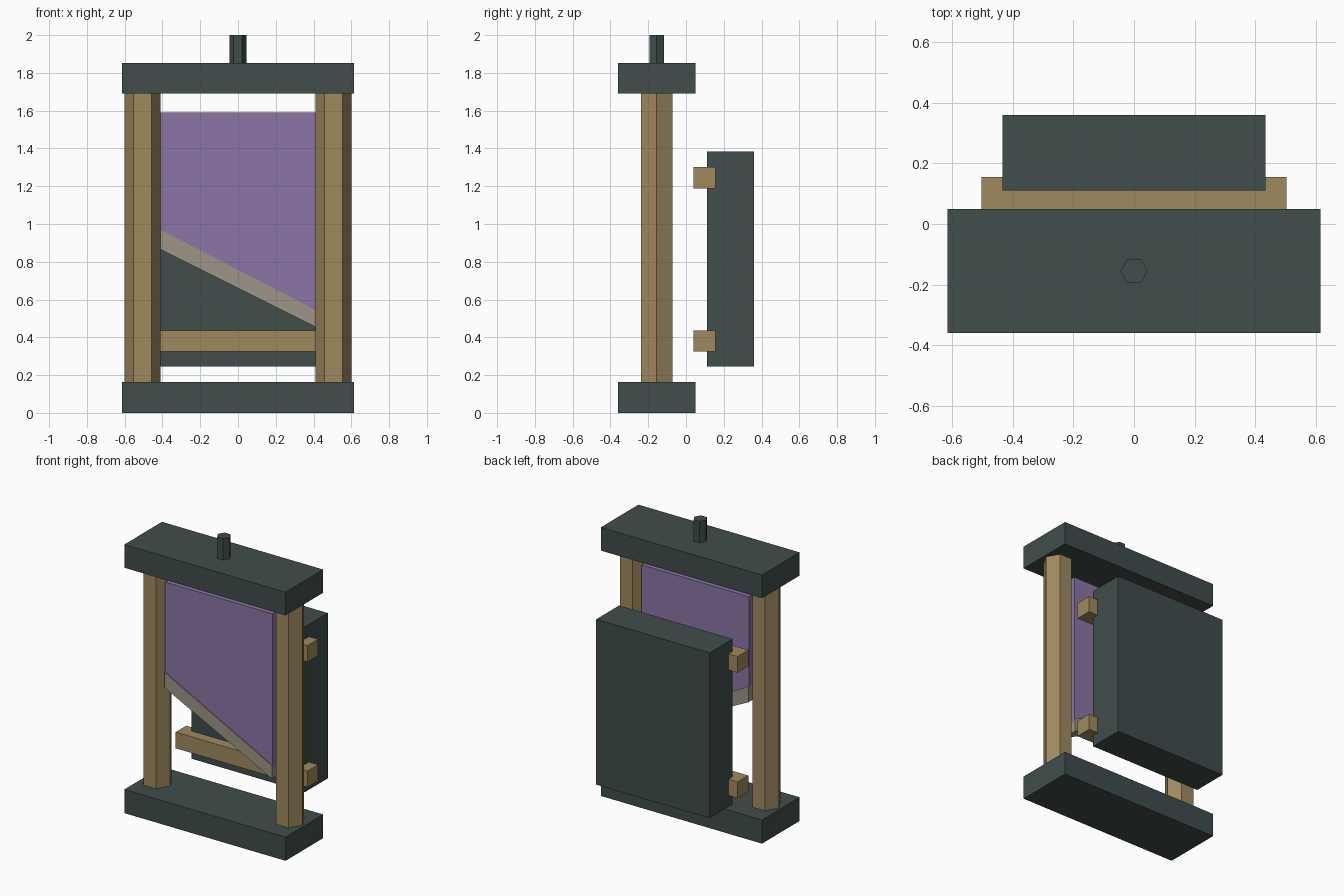
import bpy
import bmesh
from math import pi

cube = bpy.data.objects.get("Cube")
if cube:
    bpy.data.objects.remove(cube, do_unlink=True)


def material(name, rgb):
    m = bpy.data.materials.new(name)
    m.use_nodes = True
    m.diffuse_color = (*rgb, 1)
    m.node_tree.nodes["Principled BSDF"].inputs["Base Color"].default_value = (*rgb, 1)
    return m


slate = material("dark slate", (0.051, 0.074, 0.072))
wood = material("tan wood", (0.352, 0.254, 0.114))
purple = material("purple", (0.258, 0.178, 0.381))
steel = material("warm grey edge", (0.337, 0.301, 0.238))


def finish(name, bm, mat):
    bmesh.ops.recalc_face_normals(bm, faces=bm.faces)
    mesh = bpy.data.meshes.new(name)
    bm.to_mesh(mesh)
    bm.free()
    mesh.materials.append(mat)
    obj = bpy.data.objects.new(name, mesh)
    bpy.context.collection.objects.link(obj)
    return obj


def slab(name, outline, y0, y1, mat):
    """Extrude an outline in the xz plane from y0 to y1."""
    bm = bmesh.new()
    face = bm.faces.new([bm.verts.new((x, y0, z)) for x, z in outline])
    new = bmesh.ops.extrude_face_region(bm, geom=[face])["geom"]
    verts = [g for g in new if isinstance(g, bmesh.types.BMVert)]
    bmesh.ops.translate(bm, verts=verts, vec=(0, y1 - y0, 0))
    return finish(name, bm, mat)


def box(name, half_x, y0, y1, z0, z1, mat):
    outline = [(-half_x, z0), (half_x, z0), (half_x, z1), (-half_x, z1)]
    return slab(name, outline, y0, y1, mat)


def hex_post(name, x, y, radius, z0, z1, mat):
    """Six-sided post with corners pointing along x."""
    bm = bmesh.new()
    bmesh.ops.create_circle(bm, cap_ends=True, segments=6, radius=radius)
    # turn so that one corner lies on the x axis
    first = max(bm.verts, key=lambda v: v.co.x)
    if abs(first.co.y) > radius * 0.1:
        from mathutils import Matrix
        bmesh.ops.rotate(bm, verts=bm.verts, matrix=Matrix.Rotation(pi / 6, 3, "Z"))
    new = bmesh.ops.extrude_face_region(bm, geom=bm.faces[:])["geom"]
    verts = [g for g in new if isinstance(g, bmesh.types.BMVert)]
    bmesh.ops.translate(bm, verts=verts, vec=(0, 0, z1 - z0))
    bmesh.ops.translate(bm, verts=bm.verts, vec=(x, y, z0))
    return finish(name, bm, mat)


# Frame
MID_Y = -0.155
box("base_beam", 0.615, -0.36, 0.05, 0, 0.163, slate)
box("top_beam", 0.615, -0.36, 0.05, 1.692, 1.852, slate)
for side, x in (("left", 0.505), ("right", -0.505)):
    hex_post(side + "_post", x, MID_Y, 0.096, 0.163, 1.692, wood)
hex_post("top_peg", 0, MID_Y, 0.045, 1.852, 2.0, slate)

# Slanted blade with a slightly thicker cutting edge
W = 0.41
slab("blade", [(-W, 0.95), (W, 0.525), (W, 1.59), (-W, 1.59)],
     MID_Y - 0.053, MID_Y + 0.053, purple)
slab("cutting_edge", [(-W, 0.865), (W, 0.455), (W, 0.545), (-W, 0.97)],
     MID_Y - 0.06, MID_Y + 0.06, steel)

# Rear block and its two cross rails
box("rear_block", 0.433, 0.11, 0.36, 0.245, 1.385, slate)
for name, z in (("lower_rail", 0.38), ("upper_rail", 1.245)):
    box(name, 0.503, 0.04, 0.155, z - 0.056, z + 0.056, wood)
